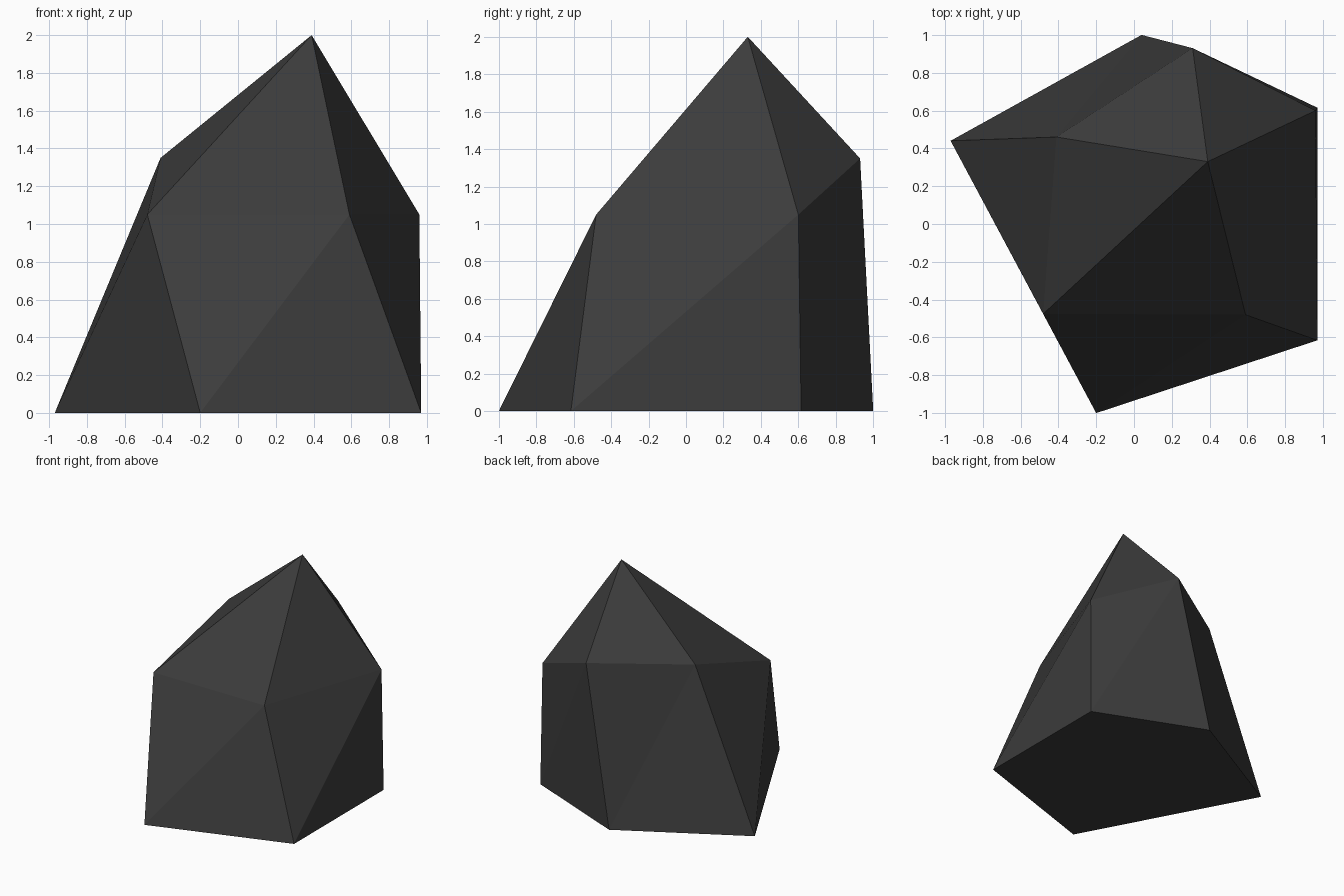
import bpy, bmesh

if "Cube" in bpy.data.objects:
    bpy.data.objects.remove(bpy.data.objects["Cube"])

# Dark grey stone colour
stone = bpy.data.materials.new("dark_grey_stone")
stone.diffuse_color = (0.045, 0.045, 0.045, 1)
stone.use_nodes = True
stone.node_tree.nodes["Principled BSDF"].inputs["Base Color"].default_value = stone.diffuse_color

# Two irregular five-sided rings (anticlockwise) and a peak
BASE = [(-0.20, -1.0, 0), (0.97, -0.615, 0), (0.97, 0.615, 0), (0.04, 1.0, 0), (-0.97, 0.44, 0)]
SHOULDER = [(-0.48, -0.475, 1.05), (0.59, -0.48, 1.05), (0.96, 0.60, 1.05),
            (0.31, 0.93, 1.35), (-0.41, 0.46, 1.35)]
PEAK = (0.39, 0.33, 2.0)

bm = bmesh.new()
low = [bm.verts.new(p) for p in BASE]
mid = [bm.verts.new(p) for p in SHOULDER]
top = bm.verts.new(PEAK)

# Underside, then sides and peak facets
bm.faces.new(low[::-1])
for i in range(5):
    j = (i + 1) % 5
    bm.faces.new((low[i], low[j], mid[j]))
    bm.faces.new((low[i], mid[j], mid[i]))
    bm.faces.new((mid[i], mid[j], top))

mesh = bpy.data.meshes.new("rock")
bm.to_mesh(mesh)
bm.free()
mesh.materials.append(stone)
rock = bpy.data.objects.new("rock", mesh)
bpy.context.collection.objects.link(rock)
